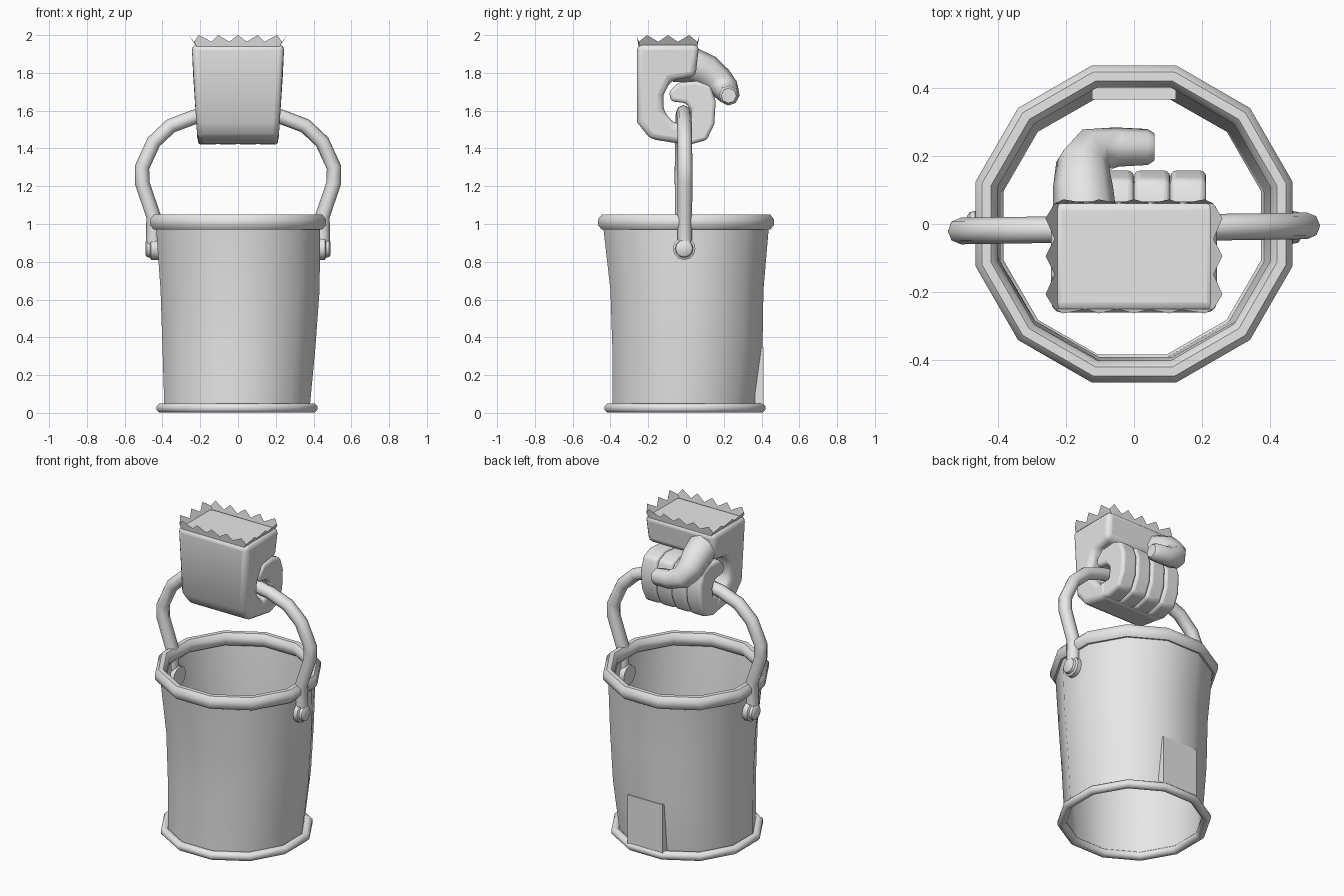
import bpy, bmesh, math
from mathutils import Vector

if "Cube" in bpy.data.objects:
    bpy.data.objects.remove(bpy.data.objects["Cube"], do_unlink=True)

grey = bpy.data.materials.new("light_grey")
grey.use_nodes = True
grey.diffuse_color = (0.8, 0.8, 0.8, 1)
grey.node_tree.nodes["Principled BSDF"].inputs["Base Color"].default_value = (0.8, 0.8, 0.8, 1)

SIDES = 12


def finish(obj, angle=40):
    """Assign the material and smooth the shading."""
    obj.data.materials.clear()
    obj.data.materials.append(grey)
    bpy.ops.object.select_all(action="DESELECT")
    bpy.context.view_layer.objects.active = obj
    obj.select_set(True)
    bpy.ops.object.shade_smooth_by_angle(angle=math.radians(angle))
    return obj


def from_bmesh(name, bm, bevel=0, segments=3, angle=40):
    bmesh.ops.recalc_face_normals(bm, faces=bm.faces)
    mesh = bpy.data.meshes.new(name)
    bm.to_mesh(mesh)
    bm.free()
    obj = bpy.data.objects.new(name, mesh)
    bpy.context.collection.objects.link(obj)
    finish(obj, angle)
    if bevel:
        mod = obj.modifiers.new("rounding", "BEVEL")
        mod.width, mod.segments, mod.angle_limit = bevel, segments, math.radians(40)
    return obj


def loft(bm, loops, closed=False):
    """Skin rings of points with quads."""
    rings = [[bm.verts.new(p) for p in loop] for loop in loops]
    pairs = list(zip(rings, rings[1:])) + ([(rings[-1], rings[0])] if closed else [])
    for a, b in pairs:
        n = len(a)
        for i in range(n):
            bm.faces.new((a[i], a[(i + 1) % n], b[(i + 1) % n], b[i]))
    return rings


def polygon_ring(z, x0, x1, y0, y1):
    """Twelve-sided ring, flat towards the axes, fitted in the given bounds."""
    k = 0.5 / math.cos(math.pi / SIDES)
    angles = [(i + 0.5) * math.tau / SIDES for i in range(SIDES)]
    return [((x0 + x1) / 2 + (x1 - x0) * k * math.cos(a),
             (y0 + y1) / 2 + (y1 - y0) * k * math.sin(a), z) for a in angles]


def band(name, radius, half_width, z, half_height, shift=0, steps=8):
    """Rounded ring around the bucket."""
    loops = []
    for i in range(steps):
        a = (i + 0.5) * math.tau / steps
        r = radius + half_width * math.cos(a) / math.cos(math.pi / steps)
        h = z + half_height * math.sin(a) / math.cos(math.pi / steps)
        loops.append(polygon_ring(h, shift - r, shift + r, shift - r, shift + r))
    bm = bmesh.new()
    loft(bm, loops, closed=True)
    return from_bmesh(name, bm, angle=50)


def extrude_profile(name, points, x0, x1, bevel, width_at=lambda z: 1):
    """Side outline (y, z) extruded along x, with width varied by height."""
    bm = bmesh.new()
    rings = loft(bm, [[(x * width_at(z), y, z) for y, z in points] for x in (x0, x1)])
    for ring in rings:
        bm.faces.new(ring)
    return from_bmesh(name, bm, bevel)


def tube(name, points, radii, resolution):
    curve = bpy.data.curves.new(name, "CURVE")
    curve.dimensions = "3D"
    curve.bevel_depth, curve.bevel_resolution = 1, resolution
    curve.use_fill_caps = True
    spline = curve.splines.new("POLY")
    spline.points.add(len(points) - 1)
    for p, co, r in zip(spline.points, points, radii):
        p.co, p.radius = (*co, 1), r
    obj = bpy.data.objects.new(name, curve)
    bpy.context.collection.objects.link(obj)
    bpy.ops.object.select_all(action="DESELECT")
    bpy.context.view_layer.objects.active = obj
    obj.select_set(True)
    bpy.ops.object.convert(target="MESH")
    return finish(bpy.context.object, 50)


# Bucket wall, slightly dented and open at both ends
bm = bmesh.new()
loft(bm, [polygon_ring(*row) for row in (
    (0.03, -0.39, 0.38, -0.39, 0.37),
    (0.35, -0.40, 0.41, -0.39, 0.405),
    (0.65, -0.41, 0.432, -0.40, 0.41),
    (1.0, -0.435, 0.435, -0.44, 0.44))])
from_bmesh("bucket_wall", bm)

# Rim and foot
band("bucket_rim", 0.433, 0.032, 1.01, 0.04)
band("bucket_foot", 0.402, 0.024, 0.026, 0.024, shift=-0.005)

# Patch on the back
extrude_profile("patch", [(0.365, 0.03), (0.41, 0.03), (0.41, 0.35), (0.365, 0.35)],
                -0.123, 0.123, 0)

# Handle pins on both sides
for side, label in ((1, "left"), (-1, "right")):
    bm = bmesh.new()
    loops = []
    for x, r in ((0.40, 0.06), (0.46, 0.06), (0.466, 0.048), (0.482, 0.045), (0.49, 0.034)):
        loops.append([(side * x, -0.01 + r * math.cos(i * math.tau / 12),
                       0.87 + r * math.sin(i * math.tau / 12)) for i in range(12)])
    rings = loft(bm, loops)
    bm.faces.new(rings[0])
    bm.faces.new(rings[-1])
    from_bmesh(label + "_pin", bm)

# Handle bail
half = [(0.448, 0.88), (0.447, 1.04), (0.508, 1.22), (0.508, 1.30),
        (0.446, 1.435), (0.355, 1.52), (0.23, 1.567), (0.1, 1.59)]
path = [(-x, z) for x, z in half] + [(x, z) for x, z in reversed(half)]
tube("handle", [(x, -0.013 + 0.015 * x, z) for x, z in path], [0.039] * len(path), 2)


# Palm with wrist, narrowing downwards
def hand_width(z):
    return 1 if z > 1.9 else 0.87 + 0.13 * (z - 1.42) / 0.48


extrude_profile("palm", [
    (-0.26, 1.95), (-0.26, 1.54), (-0.19, 1.45), (0.0, 1.42), (0.0, 1.53),
    (-0.06, 1.53), (-0.12, 1.6), (-0.12, 1.68), (-0.08, 1.76), (0.05, 1.78),
    (0.07, 1.95)], -0.245, 0.245, 0.04, hand_width)

# Four curled fingers
finger_side = [(-0.08, 1.44), (0.02, 1.42), (0.11, 1.445), (0.15, 1.53), (0.157, 1.65),
               (0.13, 1.73), (0.06, 1.757), (-0.04, 1.75), (-0.09, 1.70), (-0.08, 1.65),
               (0.0, 1.64), (0.03, 1.60), (0.02, 1.535), (-0.08, 1.53)]
for i, label in enumerate(("index", "middle", "ring", "little")):
    x = -0.212 + i * 0.106
    extrude_profile(label + "_finger", finger_side, x, x + 0.106, 0.018)

# Thumb bending across the fingers
thumb = [(-0.14, -0.06, 1.85), (-0.145, 0.04, 1.84), (-0.15, 0.11, 1.81), (-0.15, 0.17, 1.76),
         (-0.12, 0.215, 1.71), (-0.05, 0.226, 1.685), (0.04, 0.226, 1.68), (0.06, 0.226, 1.68)]
tube("thumb", thumb, [0.1, 0.092, 0.088, 0.08, 0.07, 0.058, 0.053, 0.04], 2)

# Ragged cuff: flared zigzag with a flat floor
bm = bmesh.new()
corners = [Vector(c) for c in ((-0.22, -0.25), (0.22, -0.25), (0.22, 0.06), (-0.22, 0.06))]
counts = (10, 6, 10, 6)
base, top = [], []
for k, count in enumerate(counts):
    a, b = corners[k], corners[(k + 1) % 4]
    for j in range(count):
        p = a.lerp(b, j / count)
        spike = j % 2 == 1
        base.append((p.x, p.y, 1.94))
        flare = 1.18 if spike else 1.06
        depth = 1.08 if spike else 1.0
        top.append((p.x * flare, -0.095 + (p.y + 0.095) * depth, 2.0 if spike else 1.965))
rings = loft(bm, [base, top])
bm.faces.new(rings[0])
from_bmesh("cuff", bm, angle=20)
